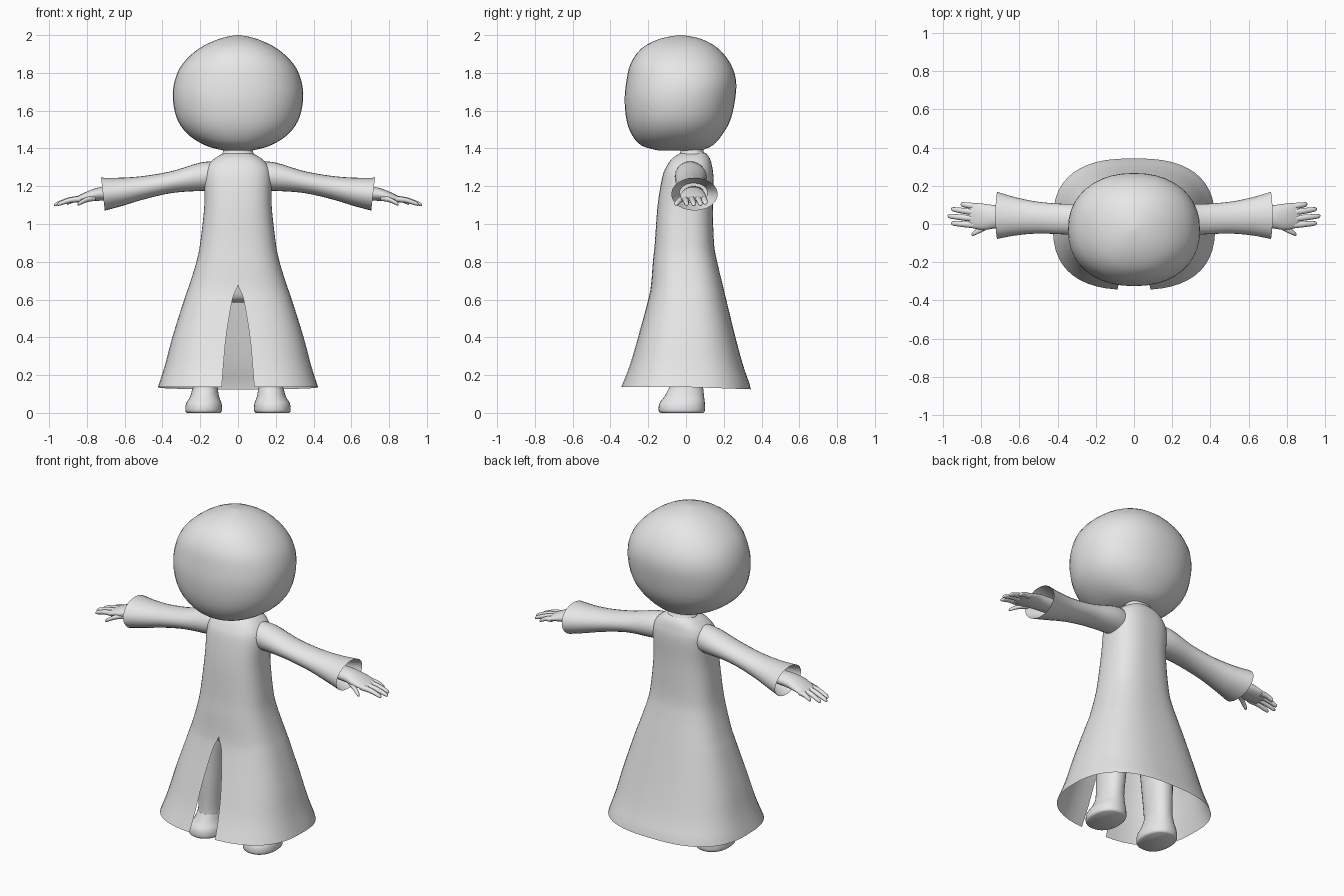
import bpy, bmesh, math
from mathutils import Vector

old = bpy.data.objects.get("Cube")
if old:
    bpy.data.objects.remove(old, do_unlink=True)

clay = bpy.data.materials.new("plain grey")
clay.use_nodes = True
GREY = (0.8, 0.8, 0.8, 1)
clay.diffuse_color = GREY
clay.node_tree.nodes["Principled BSDF"].inputs["Base Color"].default_value = GREY


def smooth(stations, steps=4):
    """Catmull-Rom interpolation through rows of numbers."""
    out = []
    last = len(stations) - 1
    for i in range(last):
        rows = [stations[max(0, min(last, i + k))] for k in (-1, 0, 1, 2)]
        for s in range(steps):
            t = s / steps
            out.append([0.5 * (2 * b + (c - a) * t + (2 * a - 5 * b + 4 * c - d) * t ** 2
                               + (3 * b - a - 3 * c + d) * t ** 3)
                        for a, b, c, d in zip(*rows)])
    return out + [list(stations[last])]


def power(v, n):
    return math.copysign(abs(v) ** (2 / n), v)


def level_ring(z, half, front, back, xc=0, slit=0, n=2.2, count=40, is_open=False):
    """Rounded outline in a horizontal plane, optionally open at the front."""
    start = math.asin((max(slit, 0) / half) ** (n / 2)) if is_open else 0
    yc, ry = (front + back) / 2, (back - front) / 2
    total = count + 1 if is_open else count
    angles = [start + (2 * math.pi - 2 * start) * i / count for i in range(total)]
    return [Vector((xc + half * power(math.sin(a), n), yc - ry * power(math.cos(a), n), z))
            for a in angles]


def side_ring(x, y, z, ry, rz, shear=0, count=24):
    """Ellipse facing along x, leaning by shear."""
    ring = []
    for i in range(count):
        a = 2 * math.pi * i / count
        dz = rz * math.sin(a)
        ring.append(Vector((x + shear * dz, y + ry * math.cos(a), z + dz)))
    return ring


def loft(name, rings, side=1, is_open=False, caps=(True, True)):
    bm = bmesh.new()
    rows = [[bm.verts.new((p.x * side, p.y, p.z)) for p in ring] for ring in rings]
    count = len(rows[0])
    for lower, upper in zip(rows, rows[1:]):
        for i in range(count - 1 if is_open else count):
            j = (i + 1) % count
            bm.faces.new((lower[i], lower[j], upper[j], upper[i]))
    for row, wanted in ((rows[0], caps[0]), (rows[-1], caps[1])):
        if wanted:
            bm.faces.new(row)
    bmesh.ops.remove_doubles(bm, verts=bm.verts[:], dist=0.0005)
    bmesh.ops.recalc_face_normals(bm, faces=bm.faces[:])
    mesh = bpy.data.meshes.new(name)
    bm.to_mesh(mesh)
    bm.free()
    mesh.materials.append(clay)
    obj = bpy.data.objects.new(name, mesh)
    bpy.context.collection.objects.link(obj)
    bpy.ops.object.select_all(action="DESELECT")
    obj.select_set(True)
    bpy.context.view_layer.objects.active = obj
    bpy.ops.object.shade_smooth_by_angle(angle=math.radians(50))
    return obj


# Head: wide egg with a flattened face (z, half width, front, back)
head = [(1.39, .08, -.15, .08), (1.415, .17, -.235, .14), (1.47, .26, -.285, .19),
        (1.55, .32, -.315, .235), (1.66, .345, -.325, .26), (1.76, .335, -.315, .265),
        (1.85, .292, -.293, .235), (1.93, .205, -.235, .17), (1.98, .1, -.14, .08),
        (2.0, .012, -.04, -.02)]
loft("head", [level_ring(*s) for s in smooth(head, 3)])

# Neck
neck = [(1.32, .1, -.05, .11), (1.37, .085, -.035, .1), (1.39, .078, -.03, .092),
        (1.44, .09, -.04, .1)]
loft("neck", [level_ring(*s) for s in smooth(neck)])

# Coat: flared sheet with a front slit (z, half width, front, back, centre, slit)
coat = [(1.375, .075, -.03, .105, 0, 0), (1.35, .12, -.07, .125, 0, 0),
        (1.31, .16, -.1, .137, 0, 0), (1.25, .178, -.125, .145, 0, 0),
        (1.1, .178, -.15, .142, 0, 0), (.9, .2, -.165, .148, 0, 0),
        (.8, .22, -.175, .165, 0, 0), (.68, .257, -.185, .194, 0, 0),
        (.6, .285, -.2, .213, 0, .03), (.4, .348, -.255, .262, 0, .063),
        (.25, .388, -.3, .303, 0, .077), (.137, .425, -.345, .343, 0, .086)]
coat_rings = [level_ring(*s, n=2.6, count=48, is_open=True) for s in smooth(coat)]
for p in coat_rings[-1]:
    p.z -= .012 * max(0, p.y / .343)
loft("coat", coat_rings, is_open=True, caps=(False, False))

# Hips under the coat
hips = [(.585, .05, -.06, .06), (.61, .15, -.11, .12), (.7, .19, -.13, .14), (.8, .17, -.13, .13)]
loft("hips", [level_ring(*s) for s in smooth(hips)])

# Profiles for the paired parts
leg = [(.05, .09, -.11, .09, .18), (.13, .066, -.09, .09, .174), (.3, .07, -.095, .1, .165),
       (.5, .08, -.1, .11, .15), (.65, .09, -.1, .11, .115)]
shoe = [(0, .088, -.135, .092, .182), (.012, .097, -.145, .1, .182),
        (.05, .094, -.141, .1, .181), (.085, .077, -.115, .096, .177),
        (.13, .067, -.091, .091, .174)]
sleeve = [(.1, .02, 1.255, .075, .078), (.2, .025, 1.25, .085, .075),
          (.35, .025, 1.222, .08, .058), (.5, .033, 1.192, .083, .062),
          (.62, .04, 1.17, .1, .075), (.715, .045, 1.158, .123, .087)]
palm = [(.6, .04, 1.165, .055, .036), (.72, .038, 1.16, .06, .036),
        (.78, .037, 1.15, .068, .03), (.83, .042, 1.137, .067, .021),
        (.865, .043, 1.126, .058, .013)]
# Digits: base point and tip point
digits = {"little_finger": ((.83, .092, 1.132), (.907, .103, 1.108)),
          "ring_finger": ((.83, .06, 1.135), (.957, .078, 1.102)),
          "middle_finger": ((.83, .027, 1.135), (.975, .042, 1.1)),
          "index_finger": ((.83, -.006, 1.132), (.957, .004, 1.102)),
          "thumb": ((.755, -.005, 1.138), (.85, -.055, 1.103))}

for word, side in (("left", 1), ("right", -1)):
    # Leg and shoe
    loft(word + "_leg", [level_ring(*s, count=28) for s in smooth(leg)], side)
    loft(word + "_shoe", [level_ring(*s, count=32) for s in smooth(shoe, 3)], side)

    # Sleeve with a slanted open cuff and a recessed lining
    rows = smooth(sleeve)
    rings = [side_ring(*s, shear=.11 * max(0, (s[0] - .5) / .215)) for s in rows]
    loft(word + "_sleeve", rings, side, caps=(True, False))
    lining = [rings[-1], side_ring(.6, .04, 1.165, .075, .052)]
    loft(word + "_cuff_lining", lining, side, caps=(False, True))

    # Hand
    loft(word + "_palm", [side_ring(*s) for s in smooth(palm)], side)
    for name, (base, tip) in digits.items():
        a, b = Vector(base), Vector(tip)
        rows = []
        for t, r in ((0, .017), (.45, .0155), (.85, .0125), (.96, .009), (1, .003)):
            c = a.lerp(b, t)
            c.z += .008 * math.sin(math.pi * t)
            rows.append((c.x, c.y, c.z, r, r * .9))
        loft(word + "_" + name, [side_ring(*s, count=12) for s in smooth(rows, 3)], side)
